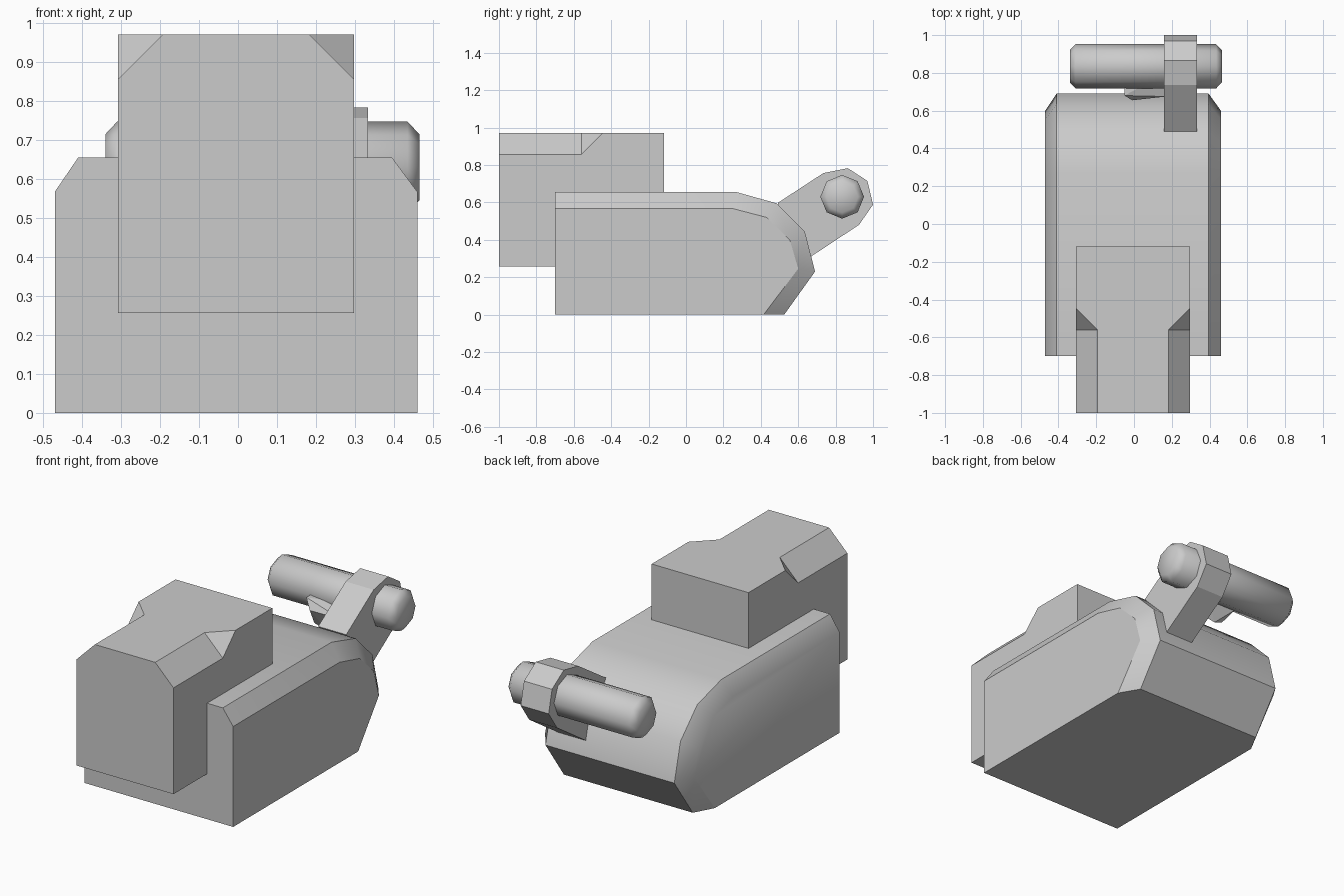
import bpy, bmesh
from math import radians, cos, sin, pi

if "Cube" in bpy.data.objects:
    bpy.data.objects.remove(bpy.data.objects["Cube"])


def finish(bm, name, smooth_angle=None):
    bmesh.ops.recalc_face_normals(bm, faces=bm.faces)
    mesh = bpy.data.meshes.new(name)
    bm.to_mesh(mesh)
    bm.free()
    if smooth_angle:
        mesh.shade_smooth()
        mesh.set_sharp_from_angle(angle=radians(smooth_angle))
    obj = bpy.data.objects.new(name, mesh)
    bpy.context.collection.objects.link(obj)
    return obj


def loft(name, sections, smooth_angle=None):
    """Skin (x, [(y, z), ...]) cross-sections along x and cap both ends."""
    bm = bmesh.new()
    rings = [[bm.verts.new((x, y, z)) for y, z in pts] for x, pts in sections]
    for a, b in zip(rings, rings[1:]):
        for i in range(len(a)):
            j = (i + 1) % len(a)
            bm.faces.new((a[i], a[j], b[j], b[i]))
    bm.faces.new(rings[0])
    bm.faces.new(rings[-1])
    return finish(bm, name, smooth_angle)


def hull(name, points):
    bm = bmesh.new()
    for p in points:
        bm.verts.new(p)
    bmesh.ops.convex_hull(bm, input=bm.verts)
    bmesh.ops.dissolve_limit(bm, angle_limit=radians(1), verts=bm.verts, edges=bm.edges)
    return finish(bm, name)


def ring(r, cy=0.835, cz=0.63, n=8):
    return [(cy + r * cos(2 * pi * i / n), cz + r * sin(2 * pi * i / n)) for i in range(n)]


# Main housing: rounded back profile with bevelled side rims
outer = [(-0.7, 0), (-0.7, 0.655), (0.27, 0.655), (0.485, 0.595),
         (0.635, 0.445), (0.69, 0.23), (0.525, 0)]
inner = [(-0.7, 0), (-0.7, 0.567), (0.25, 0.567), (0.43, 0.52),
         (0.555, 0.40), (0.60, 0.245), (0.415, 0)]
loft("housing", [(-0.47, inner), (-0.41, outer), (0.395, outer), (0.46, inner)], 35)

# Sight block: box whose front top edges have stopped chamfers
X0, X1, C = -0.308, 0.297, 0.114
bm = bmesh.new()
v = bm.verts.new
bottom = [v((x, y, 0.256)) for x, y in ((X0, -1), (X1, -1), (X1, -0.118), (X0, -0.118))]
back = [v((X1, -0.118, 0.97)), v((X0, -0.118, 0.97))]
rims = []
for x, s in ((X0, 1), (X1, -1)):
    low = [v((x, y, 0.97 - C)) for y in (-1, -0.56)]
    high = [v((x + s * C, y, 0.97)) for y in (-1, -0.56)]
    end = v((x, -0.56 + C, 0.97))
    bm.faces.new((low[0], low[1], high[1], high[0]))
    bm.faces.new((low[1], end, high[1]))
    rims.append((low, high, end))
(ll, lh, le), (rl, rh, re) = rims
bm.faces.new(bottom)
bm.faces.new((bottom[0], bottom[1], rl[0], rh[0], lh[0], ll[0]))
bm.faces.new((bottom[2], bottom[3], back[1], back[0]))
bm.faces.new((bottom[1], bottom[2], back[0], re, rl[1], rl[0]))
bm.faces.new((bottom[3], bottom[0], ll[0], ll[1], le, back[1]))
bm.faces.new((lh[0], rh[0], rh[1], re, back[0], back[1], le, lh[1]))
finish(bm, "top_block")

# Lever arm carrying the pin
arm = [(0.49, 0.597), (0.735, 0.757), (0.865, 0.783), (0.97, 0.715),
       (1.0, 0.588), (0.925, 0.48), (0.66, 0.305), (0.58, 0.35)]
loft("lever_arm", [(0.158, arm), (0.333, arm)])

# Octagonal cross pin with bevelled ends
loft("cross_pin", [(-0.34, ring(0.085)), (-0.31, ring(0.117)),
                   (0.435, ring(0.117)), (0.465, ring(0.085))], 50)

# Small lug under the pin, running into the arm
hull("pin_lug", [(-0.05, 0.68, 0.634), (-0.01, 0.655, 0.579), (-0.05, 0.78, 0.54),
                 (-0.02, 0.71, 0.485), (0.05, 0.73, 0.45), (-0.05, 0.8, 0.63),
                 (0.17, 0.675, 0.57), (0.17, 0.73, 0.47), (0.17, 0.8, 0.60)])
